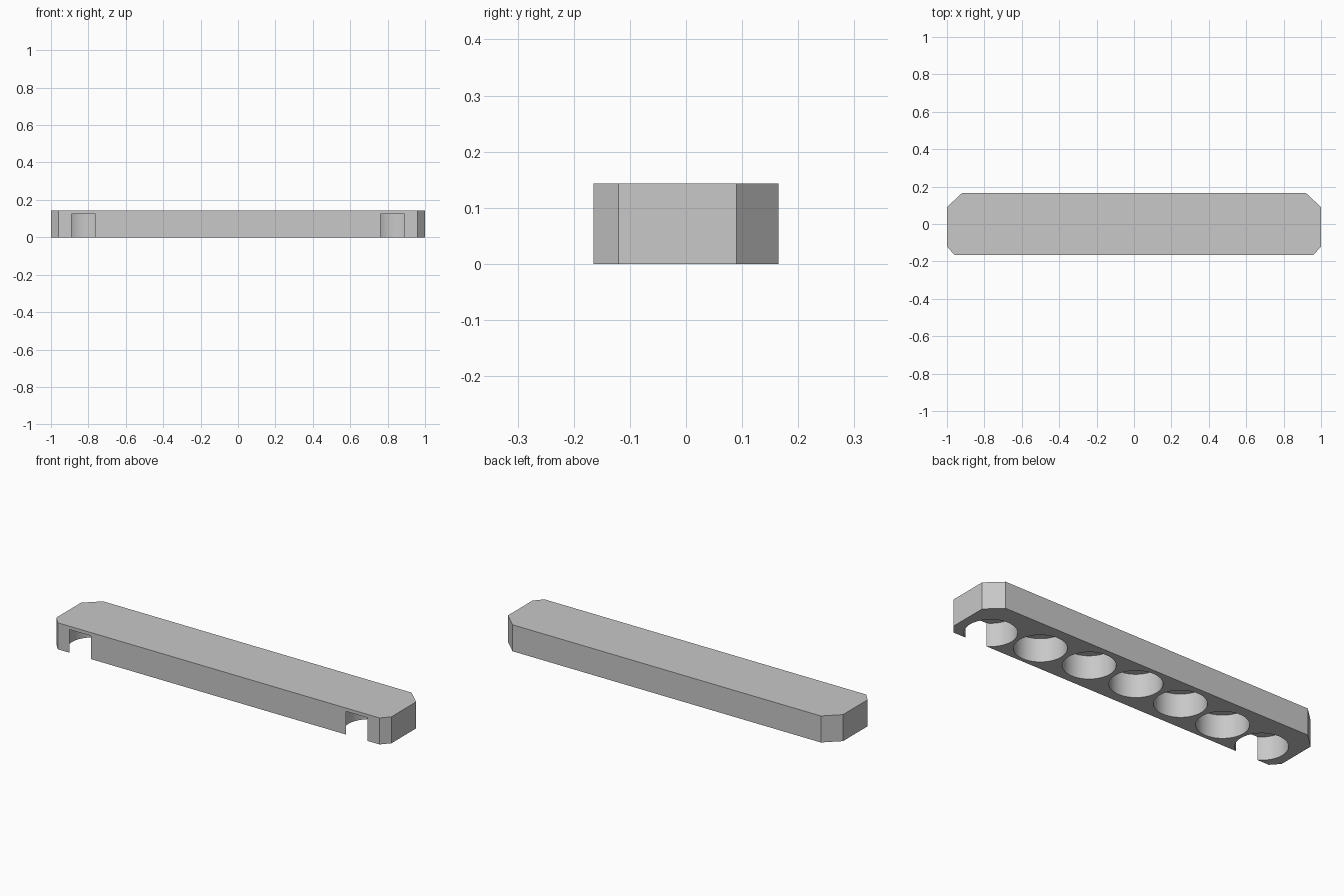
import bpy
import bmesh
from math import radians
from mathutils import Matrix

HEIGHT, HALF_DEPTH = 0.143, 0.165
POCKET_TOP, POCKET_RADIUS = 0.125, 0.126
POCKET_X = (0.0, 0.278, 0.555, 0.825)

cube = bpy.data.objects.get("Cube")
if cube:
    bpy.data.objects.remove(cube, do_unlink=True)

grey = bpy.data.materials.new("plain grey")
grey.use_nodes = True
colour = (0.58, 0.58, 0.58, 1)
grey.diffuse_color = colour
grey.node_tree.nodes["Principled BSDF"].inputs["Base Color"].default_value = colour


def make_object(name, bm):
    bmesh.ops.recalc_face_normals(bm, faces=bm.faces)
    mesh = bpy.data.meshes.new(name)
    bm.to_mesh(mesh)
    bm.free()
    mesh.materials.append(grey)
    obj = bpy.data.objects.new(name, mesh)
    bpy.context.collection.objects.link(obj)
    return obj


# Bar with small front chamfers and larger back chamfers
half = [(0.96, -HALF_DEPTH), (1, -0.12), (1, 0.09), (0.92, HALF_DEPTH)]
outline = half + [(-x, y) for x, y in reversed(half)]
bm = bmesh.new()
base = bm.faces.new([bm.verts.new((x, y, 0)) for x, y in outline])
raised = bmesh.ops.extrude_face_region(bm, geom=[base], use_keep_orig=True)
top = [v for v in raised["geom"] if isinstance(v, bmesh.types.BMVert)]
bmesh.ops.translate(bm, verts=top, vec=(0, 0, HEIGHT))
bar = make_object("holder_bar", bm)

# Seven round pockets along a shallow arc; the end ones break through the front
bm = bmesh.new()
for x in sorted({side * x for x in POCKET_X for side in (-1, 1)}):
    y = 0.014 - 0.104 * x * x
    bmesh.ops.create_cone(
        bm, cap_ends=True, segments=64, radius1=POCKET_RADIUS, radius2=POCKET_RADIUS,
        depth=2 * POCKET_TOP, matrix=Matrix.Translation((x, y, 0)))
cutter = make_object("pocket_cutter", bm)
cutter.hide_render = True

cut = bar.modifiers.new("pockets", "BOOLEAN")
cut.operation = "DIFFERENCE"
cut.solver = "EXACT"
cut.object = cutter

# Apply the cut, drop the helper and smooth the pocket walls
bpy.ops.object.select_all(action="DESELECT")
bar.select_set(True)
bpy.context.view_layer.objects.active = bar
bpy.ops.object.modifier_apply(modifier=cut.name)
bpy.data.objects.remove(cutter, do_unlink=True)
bpy.ops.object.shade_smooth_by_angle(angle=radians(30))
